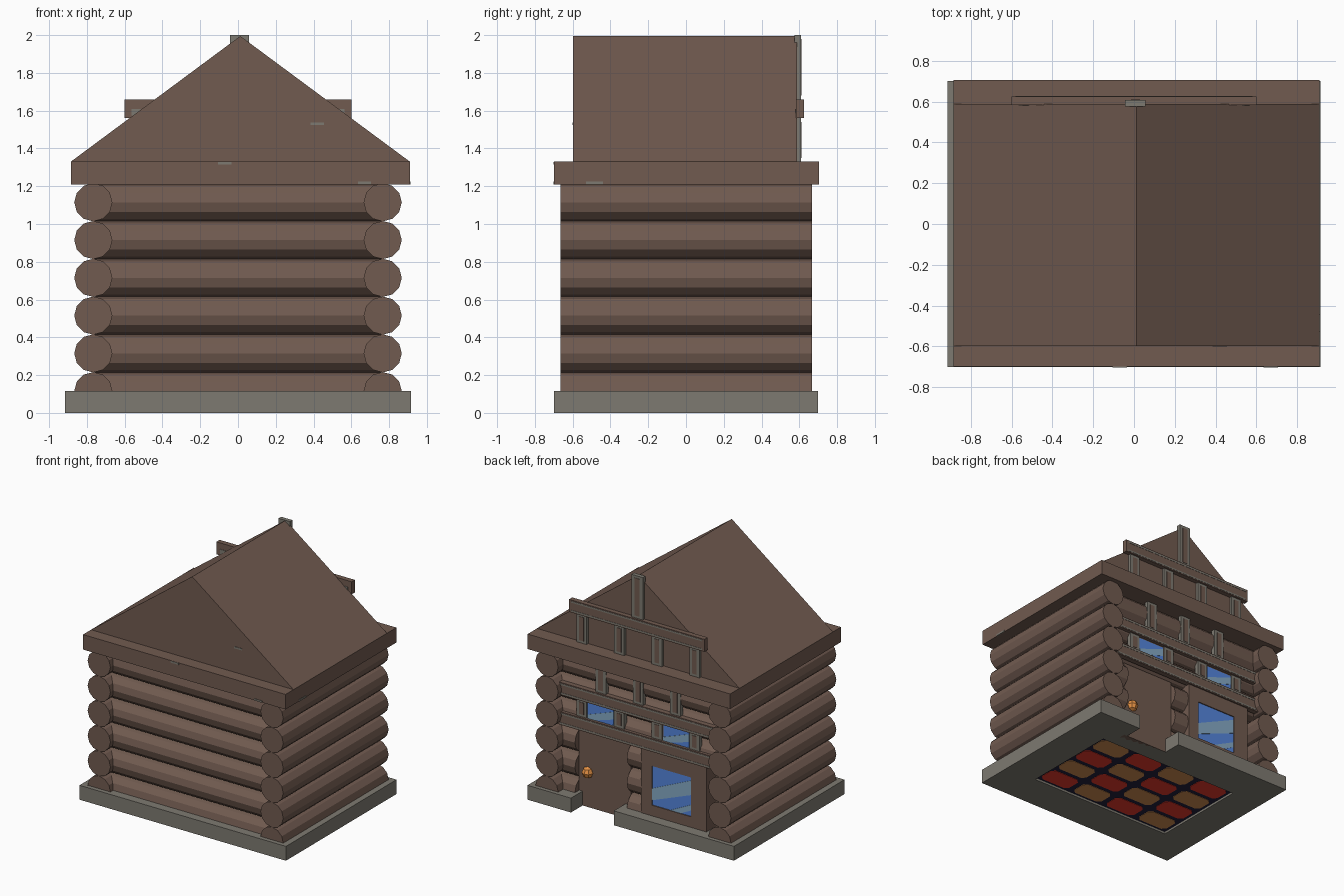
import bpy, bmesh, math
from mathutils import Matrix

if "Cube" in bpy.data.objects:
    bpy.data.objects.remove(bpy.data.objects["Cube"])


def mat(name, rgb):
    m = bpy.data.materials.new(name)
    m.diffuse_color = (*rgb, 1)
    m.use_nodes = True
    m.node_tree.nodes["Principled BSDF"].inputs["Base Color"].default_value = m.diffuse_color
    return m


BROWN = mat("timber_brown", (.165, .104, .08))
GREY = mat("stone_grey", (.208, .195, .165))
BLUE = mat("glass_blue", (.09, .24, .72))
PALE = mat("glass_highlight", (.24, .40, .56))
ORANGE = mat("knob_orange", (.80, .29, .06))
RED = mat("rug_red", (.80, .04, .025))
TAN = mat("rug_tan", (.62, .26, .08))
NAVY = mat("rug_navy", (.016, .014, .045))


def finish(name, bm, m):
    bmesh.ops.recalc_face_normals(bm, faces=bm.faces)
    me = bpy.data.meshes.new(name)
    bm.to_mesh(me)
    bm.free()
    me.materials.append(m)
    ob = bpy.data.objects.new(name, me)
    bpy.context.collection.objects.link(ob)
    return ob


# Extrude a profile drawn in x,z between two y values
def prism(name, pts, y0, y1, m):
    bm = bmesh.new()
    a = [bm.verts.new((x, y0, z)) for x, z in pts]
    b = [bm.verts.new((x, y1, z)) for x, z in pts]
    bm.faces.new(a)
    bm.faces.new(b[::-1])
    n = len(pts)
    for i in range(n):
        j = (i + 1) % n
        bm.faces.new((a[i], b[i], b[j], a[j]))
    return finish(name, bm, m)


def box(name, x0, x1, y0, y1, z0, z1, m):
    return prism(name, [(x0, z0), (x1, z0), (x1, z1), (x0, z1)], y0, y1, m)


# Twelve-sided log running along x or y
def log(name, axis, lo, hi, across, z):
    bm = bmesh.new()
    bmesh.ops.create_cone(bm, cap_ends=True, segments=12, radius1=.101, radius2=.101, depth=hi - lo)
    mid = (lo + hi) / 2
    if axis == 'x':
        M = Matrix.Translation((mid, across, z)) @ Matrix.Rotation(math.pi / 2, 4, 'Y')
    else:
        M = Matrix.Translation((across, mid, z)) @ Matrix.Rotation(math.pi / 2, 4, 'X')
    bm.transform(M)
    bmesh.ops.bisect_plane(bm, geom=bm.verts[:] + bm.edges[:] + bm.faces[:],
                           plane_co=(0, 0, .1), plane_no=(0, 0, 1), clear_inner=True)
    return finish(name, bm, BROWN)


def cut(ob, cutter):
    md = ob.modifiers.new("cut", 'BOOLEAN')
    md.operation = 'DIFFERENCE'
    md.solver = 'EXACT'
    md.object = cutter
    bpy.context.view_layer.objects.active = ob
    bpy.ops.object.modifier_apply(modifier=md.name)
    bpy.data.objects.remove(cutter)


# Stone base with door notch and shallow recess underneath
base = box("stone_base", -.915, .915, -.70, .70, 0, .115, GREY)
cut(base, box("notch_cutter", .15, .53, .55, .9, -.1, .3, GREY))
cut(base, box("recess_cutter", -.64, .64, -.40, .40, -.1, .03, GREY))

# Rug seen from below: navy field with red and tan patches, corners clipped
box("rug_field", -.64, .64, -.40, .40, .018, .029, NAVY)
cw, ch = 1.28 / 4, .8 / 4
for i in range(4):
    for j in range(4):
        x, y = -.64 + cw * (i + .5), -.4 + ch * (j + .5)
        bm = bmesh.new()
        vs = [bm.verts.new((x + sx * (.135 - cx), y + sy * (.08 - cy), .015))
              for sx, sy, cx, cy in ((1, 1, 0, .03), (1, 1, .03, 0), (-1, 1, .03, 0), (-1, 1, 0, .03),
                                     (-1, -1, 0, .03), (-1, -1, .03, 0), (1, -1, .03, 0), (1, -1, 0, .03))]
        top = bmesh.ops.extrude_face_region(bm, geom=[bm.faces.new(vs)])["geom"]
        bmesh.ops.translate(bm, vec=(0, 0, .005),
                            verts=[v for v in top if isinstance(v, bmesh.types.BMVert)])
        finish("rug_patch", bm, RED if (i + j) % 2 else TAN)

# Log walls
for k in range(6):
    z = .115 + .2 * k
    for s in (-1, 1):
        log("side_log", 'y', -.665, .668, s * .766, z)
    log("front_log", 'x', -.76, .76, -.53, z)
    if k < 3:
        log("back_log_short", 'x', .56, .76, .505, z)
        log("back_log_middle", 'x', -.1, .10, .505, z)
    else:
        log("back_log", 'x', -.76, .76, .505, z)

# Eave slab and gable roof
box("eave_slab", -.885, .91, -.698, .705, 1.21, 1.33, BROWN)
prism("gable_roof", [(-.885, 1.33), (.91, 1.33), (.012, 1.995)], -.597, .587, BROWN)

# Small grey chips on the eave and gable
for x, y, z in ((-.07, -.698, 1.322), (.67, -.698, 1.217), (.42, -.597, 1.53)):
    box("timber_chip", x - .035, x + .035, y - .004, y + .004, z - .007, z + .007, GREY)
box("timber_chip", .906, .914, -.53, -.44, 1.21, 1.224, GREY)

# Door with round knob
box("door", .10, .56, .48, .552, 0, .65, BROWN)
bm = bmesh.new()
bmesh.ops.create_uvsphere(bm, u_segments=8, v_segments=4, radius=.045)
bm.transform(Matrix.Translation((.482, .556, .28)))
finish("door_knob", bm, ORANGE)


# Window pane with two slanted highlights
def pane(x0, x1, z0, z1, y):
    box("window_glass", x0, x1, y, y + .004, z0, z1, BLUE)
    w, h = x1 - x0, z1 - z0
    for band in (((0, .12), (0, .42), (1, .92), (1, .55)),
                 ((.45, 0), (.72, 0), (1, .16), (1, .30))):
        prism("glass_highlight", [(x1 - w * u, z0 + h * v) for u, v in band], y + .002, y + .007, PALE)


# Large window in a timber panel, framed
box("window_panel", -.61, -.03, .46, .60, .11, .65, BROWN)
for x0, x1, z0, z1 in ((-.61, -.475, .11, .65), (-.125, -.03, .11, .65),
                       (-.475, -.125, .11, .20), (-.475, -.125, .515, .65)):
    box("window_frame", x0, x1, .59, .612, z0, z1, BROWN)
pane(-.475, -.125, .20, .515, .60)

# Small windows above
for s in (-1, 1):
    box("small_window_panel", s * .335 - .13, s * .335 + .13, .5, .598, .70, .90, BROWN)
    pane(s * .335 - .115, s * .335 + .115, .70, .865, .598)

# Timber framing on the back: rails and grey-edged posts
for w, z0, z1 in ((.70, .635, .74), (.70, .875, .975), (.60, 1.56, 1.66)):
    box("back_rail", -w, w, .583, .624, z0, z1, BROWN)
    for z in (z0 + .008, z1 - .02):
        box("rail_trim", -w + .02, w - .02, .618, .626, z, z + .012, GREY)
for s in (-1, 1):
    box("rail_end_trim", s * .54 - .025, s * .54 + .025, .58, .59, 1.575, 1.61, GREY)


def post(x, z0, z1, w=.045):
    box("back_post", x - w, x + w, .575, .608, z0, z1, GREY)
    box("post_face", x - w * .45, x + w * .45, .604, .611, z0 + .02, z1 - .02, BROWN)


for x in (-.5, -.167, .167, .5):
    post(x, .74, .875)
    post(x, 1.33, 1.56)
for x in (-.33, 0, .33):
    post(x, .975, 1.21)
post(.007, 1.66, 2.0, .05)
